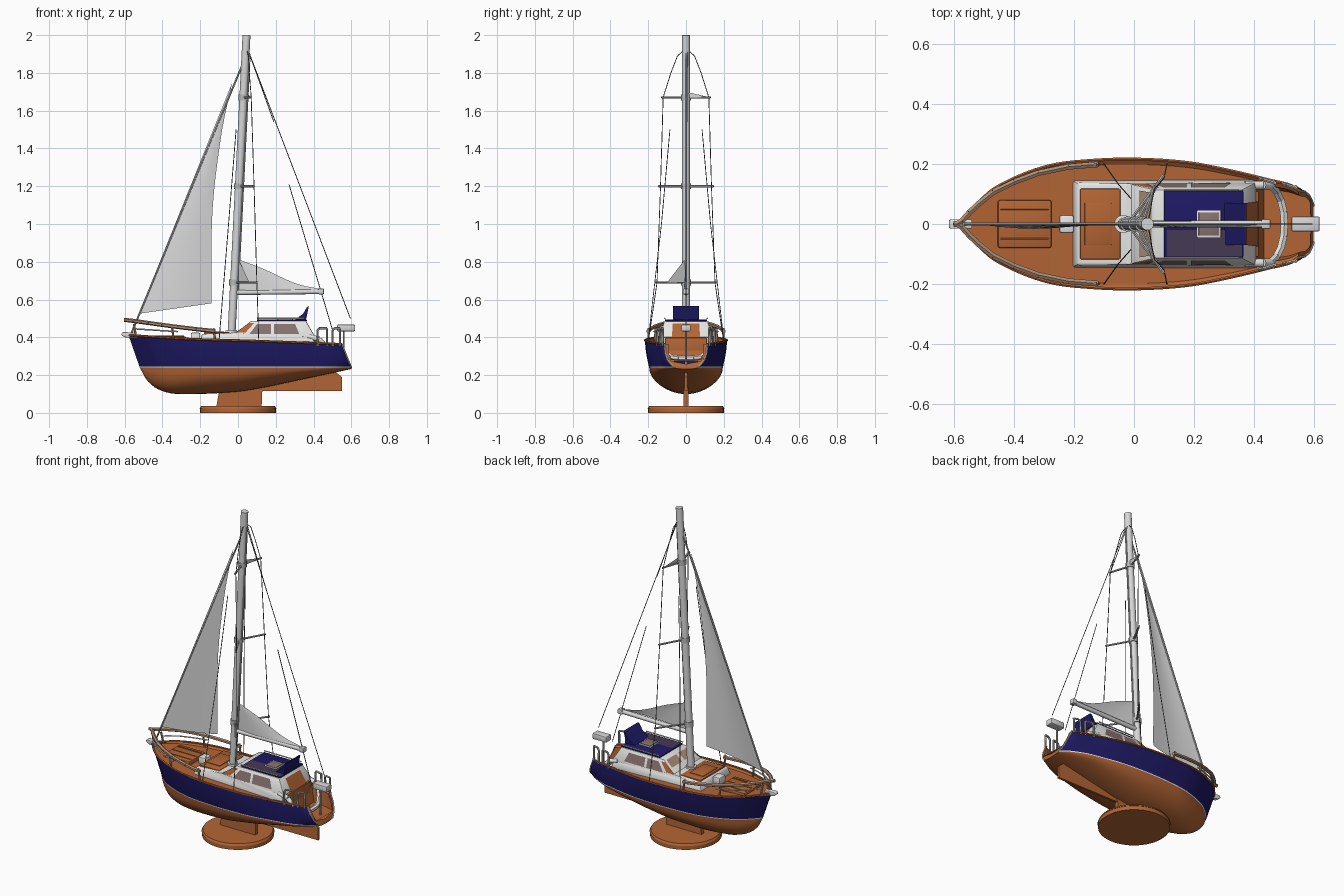
import bpy, bmesh, math
from mathutils import Vector, Matrix

cube = bpy.data.objects.get("Cube")
if cube:
    bpy.data.objects.remove(cube)


def material(name, r, g, b):
    m = bpy.data.materials.new(name)
    m.use_nodes = True
    m.diffuse_color = (r, g, b, 1)
    m.node_tree.nodes["Principled BSDF"].inputs["Base Color"].default_value = (r, g, b, 1)
    return m


NAVY = material("navy", .013, .01, .125)
WOOD = material("orange wood", .45, .13, .035)
WHITE = material("white", .8, .8, .79)
SAIL = material("sail grey", .68, .68, .68)
METAL = material("metal grey", .48, .48, .47)
ROPE = material("dark rope", .16, .16, .16)
GLASS = material("brown glass", .24, .17, .16)
RAIL = material("tan rail", .42, .27, .18)
PLUM = material("faded plum", .06, .042, .09)


def finish(name, bm, mats, angle=.6):
    bmesh.ops.remove_doubles(bm, verts=bm.verts, dist=1e-5)
    bmesh.ops.recalc_face_normals(bm, faces=bm.faces)
    me = bpy.data.meshes.new(name)
    bm.to_mesh(me)
    bm.free()
    for m in mats:
        me.materials.append(m)
    me.shade_smooth()
    me.set_sharp_from_angle(angle=angle)
    bpy.context.collection.objects.link(bpy.data.objects.new(name, me))


def spline(pts, x):
    """Smooth height through (x, value) points."""
    n = len(pts)
    x = min(max(x, pts[0][0]), pts[-1][0])
    i = next(k for k in range(n - 1) if x <= pts[k + 1][0])

    def slope(k):
        a, b = pts[max(k - 1, 0)], pts[min(k + 1, n - 1)]
        return (b[1] - a[1]) / (b[0] - a[0])
    (xa, ya), (xb, yb) = pts[i], pts[i + 1]
    h = xb - xa
    t = (x - xa) / h
    return (ya * (1 + 2 * t) * (1 - t) ** 2 + yb * t * t * (3 - 2 * t)
            + h * slope(i) * t * (1 - t) ** 2 + h * slope(i + 1) * t * t * (t - 1))


def grid(bm, rows, mats=None):
    vs = [[bm.verts.new(p) for p in row] for row in rows]
    for j in range(len(vs) - 1):
        for a, b, c, d in zip(vs[j], vs[j][1:], vs[j + 1][1:], vs[j + 1]):
            bm.faces.new((a, b, c, d)).material_index = mats[j] if mats else 0


def rod(name, path, r, mat, sides=6, r2=None):
    bm = bmesh.new()
    for p, q in zip(path, path[1:]):
        p, q = Vector(p), Vector(q)
        d = q - p
        m = Matrix.Translation((p + q) / 2) @ d.to_track_quat('Z', 'Y').to_matrix().to_4x4()
        bmesh.ops.create_cone(bm, cap_ends=True, segments=sides, radius1=r,
                              radius2=r2 or r, depth=d.length, matrix=m)
    finish(name, bm, [mat], .9)


def mirrored(name, path, r, mat):
    for side, s in (("right", -1), ("left", 1)):
        rod(f"{side}_{name}", [(x, y * s, z) for x, y, z in path], r, mat)


def prism(name, prof, w0, w1, mat, bevel=0):
    """Side profile (x, z) spread over y, half width going from w0 (low) to w1 (high)."""
    zs = [z for _, z in prof]
    lo, hi = min(zs), max(zs)
    bm = bmesh.new()
    loops = [[bm.verts.new((x, s * (w0 + (w1 - w0) * (z - lo) / (hi - lo)), z)) for x, z in prof]
             for s in (-1, 1)]
    for l in loops:
        bm.faces.new(l)
    n = len(prof)
    for i in range(n):
        k = (i + 1) % n
        bm.faces.new((loops[0][i], loops[0][k], loops[1][k], loops[1][i]))
    if bevel:
        bmesh.ops.bevel(bm, geom=bm.edges[:], offset=bevel, segments=2, affect='EDGES', profile=.5)
    finish(name, bm, [mat])


def box(name, x0, x1, y, z0, z1, mat, bevel=.004):
    prism(name, [(x0, z0), (x1, z0), (x1, z1), (x0, z1)], y, y, mat, bevel)


def plate(name, pts, mat):
    bm = bmesh.new()
    f = bm.faces.new([bm.verts.new(p) for p in pts])
    bmesh.ops.solidify(bm, geom=[f], thickness=.003)
    finish(name, bm, [mat])


# Hull lines
BEAM = [(-.58, .004), (-.53, .06), (-.45, .125), (-.28, .192), (-.11, .213), (.05, .216),
        (.22, .204), (.38, .174), (.5, .146), (.57, .13), (.6, .112)]
KEEL = [(-.52, .24), (-.48, .17), (-.416, .122), (-.32, .1), (-.02, .11), (.13, .133),
        (.33, .175), (.6, .232)]
SHEER = [(-.58, .412), (-.25, .392), (.1, .382), (.6, .364)]
BOOT, SOLE = .24, .272
N = 48
US = [(1 - math.cos(math.pi * i / N)) / 2 for i in range(N + 1)]


def beam(x):
    return spline(BEAM, x)


def sheer(x):
    return spline(SHEER, x)


def topside(u, v):
    """Point on the topsides: u bow to stern, v waterline to rail; the stern section is rounded."""
    x = (-.52 - .06 * v) * (1 - u) + (.6 - .05 * v) * u
    xs = -.58 + u * 1.18
    z = BOOT + (sheer(xs) - BOOT) * v
    tuck = 1 - .4 * (1 - v) ** 4 * max(0, (u - .85) / .15) ** 2
    return x, beam(xs) * (.9 + .1 * math.sin(v * math.pi / 2)) * tuck, z


def hull_row(kind, t):
    row = []
    for u in US:
        if kind == "top":
            row.append(topside(u, t))
        else:
            x, y, z = topside(u, 0)
            a = t * math.pi / 2
            row.append((x, y * math.cos(a), z - (z - spline(KEEL, x)) * math.sin(a)))
    return row


def deck_row(edge, low, width):
    """Deck line beside the rail; aft of the cabin it drops to the cockpit floor, open astern."""
    row = []
    for i, (x, y, z) in enumerate(edge):
        aft = x > .43
        reach = .04 * (i / N) ** 20 if low else 0
        row.append((x + reach * aft, y * (width if aft else min(width + .05, .95)),
                    SOLE if aft and low else z - .012))
    return row


# Hull: navy topsides, thin pale waterline, wooden bottom, deck, cockpit and open transom
rows = [hull_row("bottom", 1 - k / 8) for k in range(8)]
rows += [hull_row("top", v) for v in (0, .04, .15, .27, .55, .8, 1)]
bands = [1] * 8 + [2] + [0] * 5
bm = bmesh.new()
for s in (-1, 1):
    side = [[(x, y * s, z) for x, y, z in r] for r in rows]
    grid(bm, side, bands)
    edge = side[-1]
    wall, floor = deck_row(edge, False, .87), deck_row(edge, True, .8)
    grid(bm, [edge, wall, floor, [(x, 0, z) for x, y, z in floor]], [1, 1, 1])
    stern = [r[-1] for r in side]
    grid(bm, [stern, [(x, y * .83 if z > SOLE else 0, z) for x, y, z in stern]], [1])
finish("hull", bm, [NAVY, WOOD, WHITE])
mirrored("toe_rail", [topside(u, 1.0) for u in US], .006, WOOD)
mirrored("transom_rim", [topside(1, v) for v in (0, .04, .15, .3, .6, 1)], .004, WHITE)

# Keel, rudder and display base
prism("rudder", [(.1, .115), (.55, .115), (.55, .19), (.5, .23), (.1, .15)], .007, .007, WOOD)
prism("keel_stand", [(-.115, .03), (.125, .03), (.13, .15), (-.095, .15)], .012, .012, WOOD)
rod("base_disc", [(0, 0, 0), (0, 0, .024)], .2, WOOD, 48)
rod("base_disc_top", [(0, 0, .024), (0, 0, .036)], .203, WOOD, 48, .196)

# Cabin
prism("cabin_trunk", [(-.21, .36), (.41, .36), (.395, .405), (-.02, .425), (-.19, .418)],
      .148, .135, WHITE, .008)
ROOF = [(-.04, .40), (.07, .487), (.36, .487), (.41, .40)]
prism("wheelhouse", ROOF, .14, .115, WHITE, .006)
box("roof_cover", .1, .365, .112, .485, .494, NAVY)
plate("roof_cover_faded_side", [(.11, -.02, .496), (.36, -.02, .496), (.36, -.108, .496),
                                (.11, -.108, .496)], PLUM)
box("roof_hatch", .21, .29, .045, .493, .499, WHITE, .002)
box("roof_hatch_glass", .216, .284, .039, .498, .502, GLASS, .001)
prism("spray_screen", [(.3, .492), (.36, .492), (.375, .565), (.365, .56), (.345, .525)],
      .07, .07, NAVY)
box("fore_cabin_panel", -.18, -.045, .118, .41, .427, WOOD)
box("fore_cabin_slide", -.165, -.075, .07, .42, .431, WOOD, .002)


def wall_y(z):
    return .142 - .025 * (z - .4) / .087


for side, s in (("right", -1), ("left", 1)):
    for part, mat, win in (("front_window", GLASS, [(.06, .417), (.175, .417), (.175, .47), (.1, .47)]),
                           ("rear_window", GLASS, [(.19, .417), (.325, .417), (.302, .47), (.19, .47)]),
                           ("wood_quarter", WOOD, [(-.015, .425), (.04, .425), (.085, .475), (.058, .475)])):
        plate(f"{side}_{part}", [(x, s * wall_y(z), z) for x, z in win], mat)
    # Windscreen panes, cockpit coaming and roof grab rail
    plate(f"{side}_windscreen", [(x - .003, s * y, z + .003) for x, y, z in
          ((.02, .012, .447), (.02, .112, .447), (.062, .104, .481), (.062, .012, .481))], RAIL)
    rod(f"{side}_coaming", [(.37, s * .13, .405), (.43, s * .13, .39), (.455, s * .13, .36)],
        .014, WHITE, 8)
    rod(f"{side}_grab_rail", [(.1, s * .113, .5), (.35, s * .113, .5)], .004, WHITE)
plate("cabin_door", [(.414, -.075, .40), (.414, .075, .40), (.373, .07, .472), (.373, -.07, .472)], WOOD)
box("door_sill", .395, .417, .11, .3, .398, WOOD)

# Foredeck fittings
box("fore_hatch", -.455, -.275, .08, .375, .405, WOOD, .008)
for y in (-.05, 0, .05):
    rod("hatch_batten", [(-.445, y, .405), (-.285, y, .405)], .004, WOOD)
box("windlass", -.25, -.2, .03, .38, .425, WHITE, .008)
prism("bowsprit", [(-.62, .415), (-.61, .428), (-.54, .425), (-.55, .395), (-.6, .4)],
      .012, .016, WHITE, .004)


# Bow rail: one broad bar around the bow, a lower bar, and posts
def rail_point(x, dz):
    return x, max(beam(x + .012) - .014, 0), sheer(x) + dz


xs = [-.6, -.59, -.575, -.55, -.52, -.47, -.4, -.32, -.22, -.12]
top = [rail_point(x, .08 - .035 * (x + .6) / .48) for x in xs]
top[0] = (-.603, 0, .492)
mirrored("bow_rail", top, .011, RAIL)
mirrored("bow_lower_rail", [rail_point(x, .035) for x in xs[3:8]], .004, WHITE)
for x in (-.54, -.34, -.12):
    mirrored("bow_rail_post", [rail_point(x, -.01), rail_point(x - .01, .06)], .006, RAIL)

# Stern rails and the curved cockpit seat
for a, b in ((.42, .47), (.5, .54)):
    mirrored("stern_rail", [(a, beam(a) - .012, .355), (a, beam(a) - .014, .435),
             (a + .01, beam(a) - .016, .448), (b, beam(b) - .016, .448),
             (b, beam(b) - .014, .355)], .006, METAL)
mirrored("cockpit_seat", [(.455, .13, .36), (.475, .11, .32), (.49, .08, .295), (.5, .04, .29),
                          (.502, 0, .29)], .014, WHITE)
box("stern_locker", .525, .62, .025, .432, .468, SAIL, .006)
rod("locker_post", [(.56, 0, .27), (.56, 0, .44)], .005, METAL)


# Mast, boom and spreaders
def mast_x(z):
    return -.035 + (z - .4) * .05


rod("mast", [(mast_x(.38), 0, .38), (mast_x(2), 0, 2)], .021, SAIL, 16)
rod("mast_track", [(mast_x(.65) + .022, 0, .65), (mast_x(1.9) + .022, 0, 1.9)], .005, METAL)
rod("mast_foot", [(-.036, 0, .37), (-.036, 0, .435)], .03, WHITE, 16)
rod("boom", [(-.01, 0, .637), (.44, 0, .642)], .013, SAIL, 10)
box("boom_end", .425, .455, .016, .628, .658, SAIL)
TIPS = [(.1, .165, .69), (.085, .145, 1.2), (.07, .13, 1.67)]
for x, y, z in TIPS:
    mirrored("spreader", [(mast_x(z), 0, z), (x, y, z)], .006, METAL)
    rod("spreader_band", [(mast_x(z), 0, z - .015), (mast_x(z), 0, z + .015)], .026, METAL, 12)
plate("lower_spreader_web", [(0, 0, .82), (.06, -.1, .69), (0, 0, .69)], SAIL)
plate("upper_spreader_web", [(.04, 0, 1.7), (.07, .13, 1.67), (.04, 0, 1.665)], SAIL)

# Standing rigging
mirrored("outer_shroud", [(.11, .2, .375)] + [(x, y * .93, z) for x, y, z in TIPS]
         + [(.06, .08, 1.8), (.055, .045, 1.89), (.045, 0, 1.93)], .0022, ROPE)
mirrored("inner_shroud", [(-.1, .2, .385), (-.05, .13, 1.0), (-.01, .085, 1.5)], .0022, ROPE)
rod("backstay", [(.05, 0, 1.93), (.595, 0, .5)], .0022, ROPE)
rod("topping_line", [(.05, .01, 1.93), (.19, .01, 1.54)], .0022, ROPE)
rod("running_stay", [(.27, 0, 1.21), (.5, 0, .44)], .0022, ROPE)
rod("forestay", [(-.565, 0, .42), (.03, 0, 1.86)], .005, METAL)


# Sails
def sail(name, luff, leech, belly):
    bm, n = bmesh.new(), 14
    out = []
    for j in range(n + 1):
        t = j / n
        a, b = luff(t), leech(t)
        out.append([(a[0] + (b[0] - a[0]) * k / 10, belly * math.sin(math.pi * k / 10) * (1 - t),
                     a[1] + (b[1] - a[1]) * k / 10) for k in range(11)])
    grid(bm, out)
    finish(name, bm, [SAIL])


sail("jib", lambda t: (-.525 + .495 * t, .525 + 1.225 * t),
     lambda t: (spline([(0, -.14), (.42, -.135), (.78, -.085), (1, -.03)], t), .58 + 1.17 * t), -.016)
sail("mainsail", lambda t: (-.01 + .005 * t, .645 + .17 * t),
     lambda t: (.44 * (1 - t) - .005 * t, spline([(0, .655), (.3, .685), (.7, .765), (1, .815)], t)), -.012)
